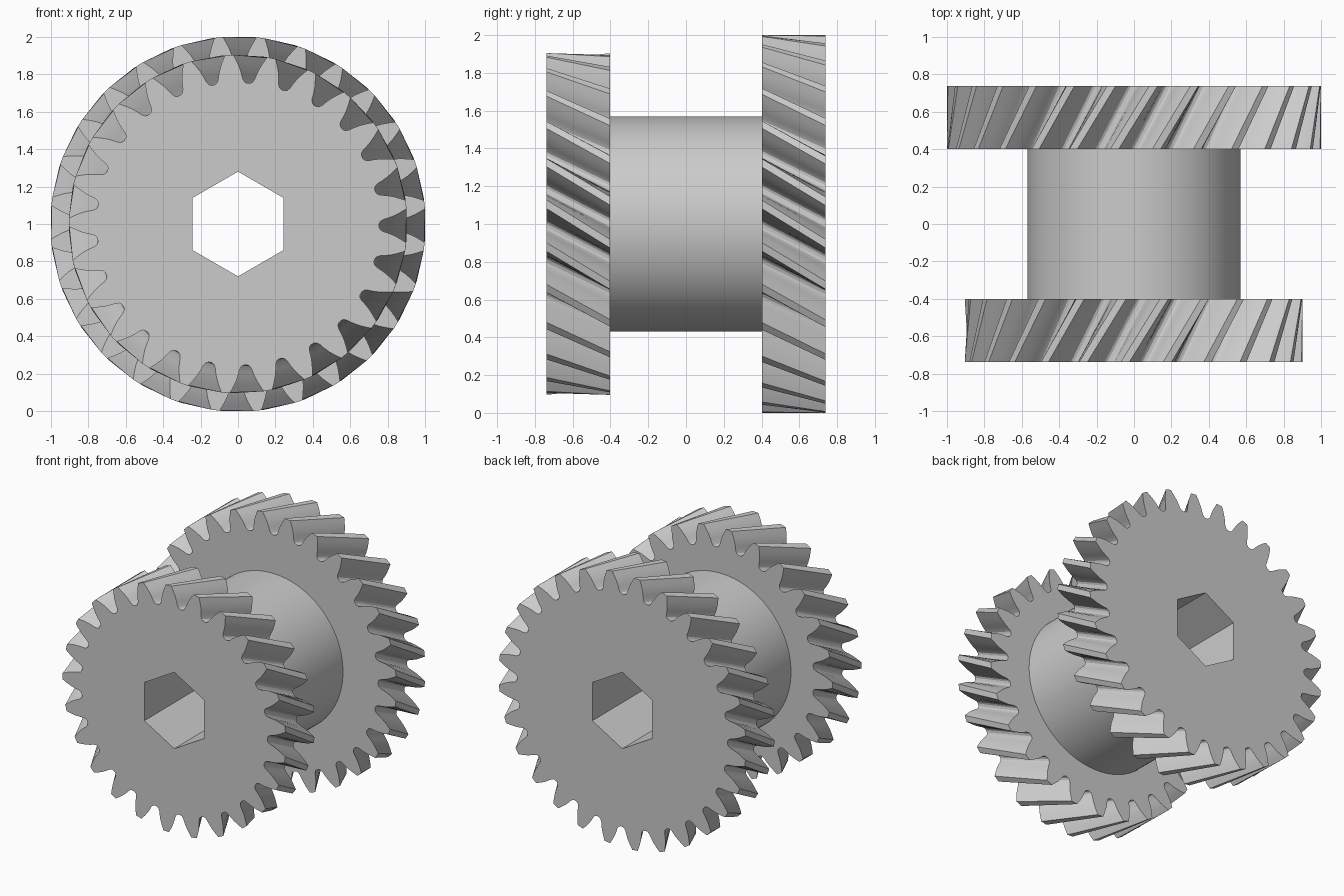
import bpy, bmesh, math
from math import cos, sin, pi, radians

cube = bpy.data.objects.get("Cube")
if cube:
    bpy.data.objects.remove(cube, do_unlink=True)

metal = bpy.data.materials.new("plain_grey")
metal.use_nodes = True
grey = (0.6, 0.6, 0.6, 1)
metal.diffuse_color = grey
metal.node_tree.nodes["Principled BSDF"].inputs["Base Color"].default_value = grey

MODULE = 0.0667
HELIX = radians(30)
INNER, OUTER = 0.402, 0.738      # distances of the gear faces from the middle
BORE = [(0.28, pi / 2 + i * pi / 3) for i in range(6)]

# Half of a tooth, root to tip: height in modules, half width in tooth pitches
TOOTH = [(-1.25, 0.45), (-1.15, 0.385), (-0.9, 0.335), (-0.5, 0.3),
         (0, 0.245), (0.5, 0.175), (1, 0.1)]


def gear_profile(teeth, tip):
    """Polar outline (radius, angle) with a tooth centred on angle zero."""
    pitch_radius = tip - MODULE
    half = [(pitch_radius + h * MODULE, w) for h, w in TOOTH]
    tooth = [(r, -w) for r, w in half] + [(r, w) for r, w in reversed(half)]
    return [(r, (i + a) * 2 * pi / teeth) for i in range(teeth) for r, a in tooth]


def loft(name, profile, front, back, twist=0, caps=True):
    """Sweep a polar outline along y, with a hexagonal bore through it."""
    bm = bmesh.new()

    def ring(points, y, turn):
        verts = [bm.verts.new((r * cos(a + turn), y, 1 + r * sin(a + turn)))
                 for r, a in points]
        edges = [bm.edges.new((v, verts[i - 1])) for i, v in enumerate(verts)]
        return verts, edges

    def walls(a, b):
        for i in range(len(a)):
            bm.faces.new((a[i - 1], a[i], b[i], b[i - 1]))

    rims = [ring(profile, front, twist / 2), ring(profile, back, -twist / 2)]
    bores = [ring(BORE, front, 0), ring(BORE, back, 0)]
    walls(rims[0][0], rims[1][0])
    walls(bores[1][0], bores[0][0])
    if caps:
        for rim, bore, side in zip(rims, bores, (-1, 1)):
            bmesh.ops.triangle_fill(bm, edges=rim[1] + bore[1], use_beauty=True,
                                    normal=(0, side, 0))
        bmesh.ops.recalc_face_normals(bm, faces=bm.faces)
    else:
        for f in bm.faces:
            f.normal_update()
        # Outer wall faces away from the axis, bore wall towards it
        for f in bm.faces:
            c = f.calc_center_median()
            outward = f.normal.x * c.x + f.normal.z * (c.z - 1) > 0
            is_rim = c.x ** 2 + (c.z - 1) ** 2 > 0.1
            if outward != is_rim:
                f.normal_flip()

    mesh = bpy.data.meshes.new(name)
    bm.to_mesh(mesh)
    bm.free()
    mesh.materials.append(metal)
    obj = bpy.data.objects.new(name, mesh)
    bpy.context.collection.objects.link(obj)
    bpy.ops.object.select_all(action='DESELECT')
    obj.select_set(True)
    bpy.context.view_layer.objects.active = obj
    bpy.ops.object.shade_smooth_by_angle(angle=radians(25))


# Two helical gears on a shared hub
for name, teeth, tip, front, back in (
        ("front_gear", 25, 0.905, -OUTER, -INNER),
        ("rear_gear", 28, 1.003, INNER, OUTER)):
    turn = (OUTER - INNER) * math.tan(HELIX) / (tip - MODULE)
    loft(name, gear_profile(teeth, tip), front, back, turn)

# Round hub, open at the ends where it meets the gears
circle = [(0.57, i * 2 * pi / 96) for i in range(96)]
loft("hub", circle, -INNER, INNER, caps=False)
